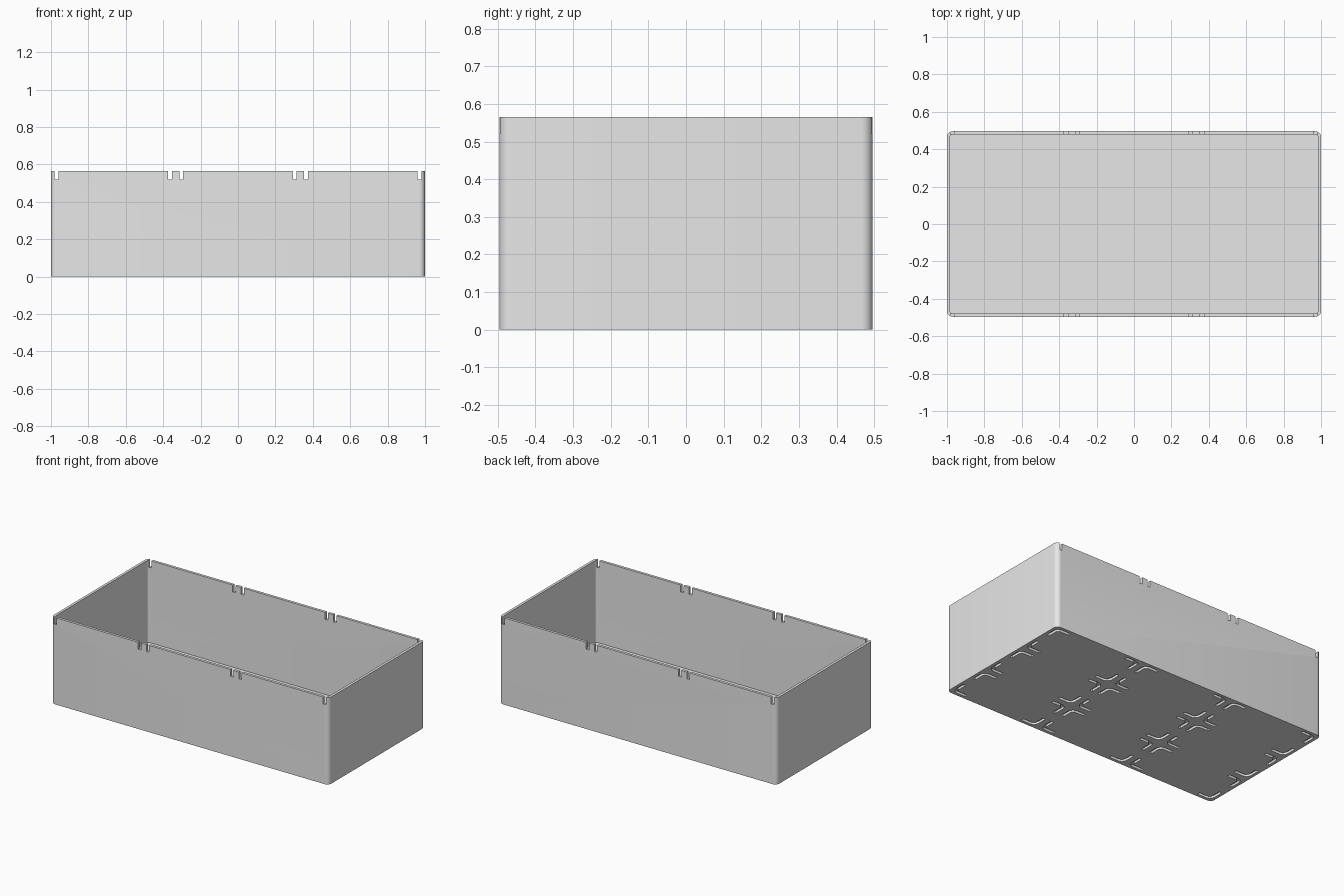
import bpy, bmesh
from math import sin, cos, pi

if "Cube" in bpy.data.objects:
    bpy.data.objects.remove(bpy.data.objects["Cube"])

HALF_X, HALF_Y, HEIGHT = 1.0, 0.496, 0.565
WALL, FLOOR, RADIUS = 0.017, 0.03, 0.03
PITCH_X, PITCH_Y = 2 * HALF_X / 3, 2 * HALF_Y / 3
SLOT, MARGIN, LEG = 0.02, 0.03, 0.09
NOTCH_DEPTH, GROOVE_DEPTH = 0.045, 0.015


def arc(cx, cy, r, start, steps=8):
    """Quarter circle of points, counter-clockwise from the start angle."""
    return [(cx + r * cos(start + pi / 2 * i / steps),
             cy + r * sin(start + pi / 2 * i / steps)) for i in range(steps + 1)]


def rounded_rect(hx, hy, r):
    pts = []
    for k, (sx, sy) in enumerate([(1, 1), (-1, 1), (-1, -1), (1, -1)]):
        pts += arc(sx * (hx - r), sy * (hy - r), r, k * pi / 2)
    return pts


def add_prism(bm, pts, z0, z1):
    face = bm.faces.new([bm.verts.new((x, y, z0)) for x, y in pts])
    top = bmesh.ops.extrude_face_region(bm, geom=[face])["geom"]
    verts = [v for v in top if isinstance(v, bmesh.types.BMVert)]
    bmesh.ops.translate(bm, verts=verts, vec=(0, 0, z1 - z0))


def make_object(name, prisms):
    bm = bmesh.new()
    for pts, z0, z1 in prisms:
        add_prism(bm, pts, z0, z1)
    bmesh.ops.recalc_face_normals(bm, faces=bm.faces)
    mesh = bpy.data.meshes.new(name)
    bm.to_mesh(mesh)
    bm.free()
    obj = bpy.data.objects.new(name, mesh)
    bpy.context.collection.objects.link(obj)
    return obj


def cut(target, cutter):
    cutter.hide_render = True
    mod = target.modifiers.new("cut", "BOOLEAN")
    mod.operation, mod.solver, mod.object = "DIFFERENCE", "EXACT", cutter
    bpy.ops.object.modifier_apply(modifier=mod.name)
    bpy.data.objects.remove(cutter)


# Solid outer body
storage_bin = make_object("storage_bin", [(rounded_rect(HALF_X, HALF_Y, RADIUS), 0, HEIGHT)])
bpy.ops.object.select_all(action="DESELECT")
storage_bin.select_set(True)
bpy.context.view_layer.objects.active = storage_bin

# Hollow interior
cavity = rounded_rect(HALF_X - WALL, HALF_Y - WALL, RADIUS - WALL)
cut(storage_bin, make_object("cavity_cutter", [(cavity, FLOOR, HEIGHT + 0.1)]))

# Rim notches through the front and back walls, two per module
notches = []
for i in (-1, 0, 1):
    for s in (-1, 1):
        x = i * PITCH_X + s * (PITCH_X / 2 - MARGIN)
        h = SLOT / 2
        outline = [(x - h, -1), (x + h, -1), (x + h, 1), (x - h, 1)]
        notches.append((outline, HEIGHT - NOTCH_DEPTH, HEIGHT + 0.1))
cut(storage_bin, make_object("notch_cutter", notches))

# Rounded corner grooves under the floor, four per module on a 3 by 3 grid
outer, inner = RADIUS + SLOT / 2, RADIUS - SLOT / 2
corner = [(outer, RADIUS - LEG)] + arc(0, 0, outer, 0) + [(RADIUS - LEG, outer)]
corner += [(RADIUS - LEG, inner)] + arc(0, 0, inner, 0)[::-1] + [(inner, RADIUS - LEG)]
grooves = []
for i in (-1, 0, 1):
    for j in (-1, 0, 1):
        for sx in (-1, 1):
            for sy in (-1, 1):
                ox = PITCH_X / 2 - MARGIN - RADIUS
                oy = PITCH_Y / 2 - MARGIN - RADIUS
                outline = [(i * PITCH_X + sx * (ox + x), j * PITCH_Y + sy * (oy + y))
                           for x, y in corner]
                grooves.append((outline, -0.05, GROOVE_DEPTH))
cut(storage_bin, make_object("groove_cutter", grooves))

# Plain grey finish
grey = bpy.data.materials.new("light_grey")
grey.use_nodes = True
colour = (0.8, 0.8, 0.8, 1)
grey.diffuse_color = colour
grey.node_tree.nodes["Principled BSDF"].inputs["Base Color"].default_value = colour
storage_bin.data.materials.clear()
storage_bin.data.materials.append(grey)
bpy.ops.object.shade_smooth_by_angle()
